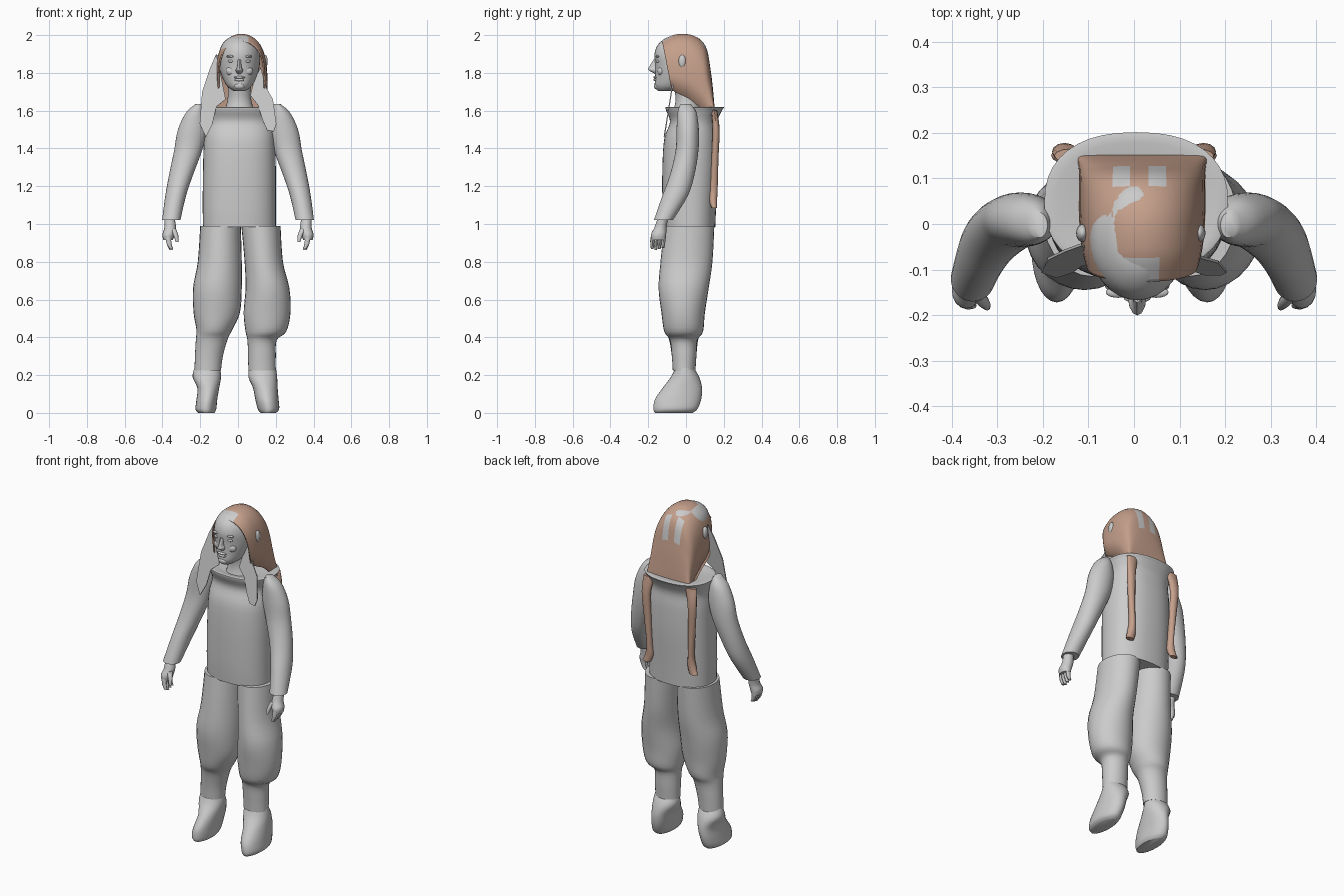
import bpy, bmesh, math
from mathutils import Vector

cube = bpy.data.objects.get("Cube")
if cube:
    bpy.data.objects.remove(cube, do_unlink=True)


def make_material(name, rgb):
    mat = bpy.data.materials.new(name)
    mat.use_nodes = True
    colour = (*rgb, 1)
    mat.diffuse_color = colour
    mat.node_tree.nodes["Principled BSDF"].inputs["Base Color"].default_value = colour
    return mat


GREY = make_material("plain grey", (0.6, 0.6, 0.6))
BROWN = make_material("hair brown", (0.56, 0.35, 0.26))


def finish(name, bm, *materials, smooth=True, thickness=0):
    """Turn a bmesh into a named, shaded object."""
    bmesh.ops.recalc_face_normals(bm, faces=bm.faces[:])
    mesh = bpy.data.meshes.new(name)
    bm.to_mesh(mesh)
    bm.free()
    for mat in materials:
        mesh.materials.append(mat)
    obj = bpy.data.objects.new(name, mesh)
    bpy.context.collection.objects.link(obj)
    if thickness:
        solid = obj.modifiers.new("thickness", "SOLIDIFY")
        solid.thickness = thickness
        solid.offset = 0
    if smooth:
        bpy.ops.object.select_all(action="DESELECT")
        obj.select_set(True)
        bpy.context.view_layer.objects.active = obj
        bpy.ops.object.shade_smooth_by_angle(angle=math.radians(50))
    return obj


def interpolate(rows, steps):
    """Pass a smooth curve through rows of numbers."""
    result = []
    last = len(rows) - 1
    for i in range(last):
        a, b, c, d = (rows[max(0, min(last, i + k))] for k in (-1, 0, 1, 2))
        for s in range(steps):
            t = s / steps
            result.append([q + t * (r - p) / 2 + t * t * (2 * p - 5 * q + 4 * r - s3) / 2
                           + t ** 3 * (3 * q - p - 3 * r + s3) / 2
                           for p, q, r, s3 in zip(a, b, c, d)])
    return result + [list(rows[-1])]


def bridge(bm, rings, closed):
    for low, high in zip(rings, rings[1:]):
        count = len(low)
        for i in range(count if closed else count - 1):
            j = (i + 1) % count
            bm.faces.new((low[i], low[j], high[j], high[i]))


def loft(name, rows, mat=GREY, sides=28, steps=4, power=1.0, mirror=False):
    """Closed tube through oval rings given as x min, x max, y min, y max, z."""
    bm = bmesh.new()
    rings = []
    for x0, x1, y0, y1, z in interpolate(rows, steps):
        if mirror:
            x0, x1 = -x1, -x0
        ring = []
        for i in range(sides):
            angle = math.tau * i / sides
            c, s = math.cos(angle), math.sin(angle)
            c = math.copysign(abs(c) ** power, c)
            s = math.copysign(abs(s) ** power, s)
            ring.append(bm.verts.new(((x0 + x1 + (x1 - x0) * c) / 2,
                                      (y0 + y1 + (y1 - y0) * s) / 2, z)))
        rings.append(ring)
    bridge(bm, rings, True)
    bm.faces.new(rings[0])
    bm.faces.new(rings[-1])
    return finish(name, bm, mat)


def blob(name, centre, size, mat=GREY):
    """Rounded lump with the given radii."""
    bm = bmesh.new()
    bmesh.ops.create_uvsphere(bm, u_segments=16, v_segments=10, radius=1)
    for v in bm.verts:
        v.co = Vector(centre) + Vector(a * b for a, b in zip(v.co, size))
    return finish(name, bm, mat)


# Tunic with flared collar
loft("tunic", [
    (-.185, .2, -.12, .155, .985), (-.187, .2, -.125, .16, 1.1),
    (-.185, .2, -.125, .17, 1.3), (-.18, .195, -.115, .17, 1.45),
    (-.17, .185, -.085, .165, 1.54), (-.19, .2, -.105, .19, 1.6),
    (-.19, .2, -.105, .196, 1.62), (-.1, .11, -.06, .11, 1.61)],
    sides=40, power=.85)

# Trouser legs, each gathered under the knee
loft("right_trouser_leg", [
    (-.2, .015, -.115, .15, .99), (-.213, .02, -.135, .14, .8),
    (-.238, .02, -.145, .12, .66), (-.235, .01, -.13, .1, .53),
    (-.22, -.03, -.115, .09, .44), (-.223, -.055, -.09, .065, .39),
    (-.228, -.08, -.075, .055, .3), (-.23, -.09, -.07, .05, .225)])
loft("left_trouser_leg", [
    (.018, .225, -.115, .15, .99), (.035, .238, -.135, .14, .8),
    (.04, .272, -.145, .12, .66), (.03, .278, -.13, .1, .53),
    (.04, .255, -.115, .09, .43), (.05, .205, -.085, .06, .385),
    (.053, .2, -.075, .055, .3), (.055, .2, -.07, .05, .225)])

# Soft shoes
loft("right_shoe", [
    (-.23, -.095, -.055, .04, .24), (-.24, -.09, -.08, .07, .19),
    (-.215, -.1, -.125, .085, .13), (-.22, -.11, -.165, .08, .07),
    (-.225, -.115, -.172, .06, .02), (-.21, -.125, -.165, .035, 0)])
loft("left_shoe", [
    (.06, .2, -.055, .04, .24), (.055, .207, -.08, .07, .19),
    (.08, .21, -.125, .085, .13), (.092, .215, -.165, .08, .07),
    (.105, .218, -.172, .06, .02), (.12, .2, -.165, .035, 0)])

# Sleeves and hands, the same on both sides
for side, flip in (("left", False), ("right", True)):
    sign = -1 if flip else 1
    loft(side + "_sleeve", [
        (.19, .225, -.03, .025, 1.635), (.175, .275, -.045, .055, 1.59),
        (.165, .318, -.05, .068, 1.5), (.19, .338, -.055, .066, 1.39),
        (.238, .365, -.085, .045, 1.26), (.275, .385, -.125, .01, 1.15),
        (.305, .402, -.17, -.07, 1.02)], mirror=flip)
    loft(side + "_palm", [
        (.335, .39, -.15, -.095, 1.03), (.328, .39, -.168, -.103, .98),
        (.335, .4, -.185, -.105, .945), (.345, .395, -.183, -.108, .915)],
        mirror=flip, sides=16)
    for number in range(4):
        y = -.174 + number * .019
        tip = .862 + .006 * abs(number - 1)
        loft(f"{side}_finger_{number}", [
            (.355, .385, y - .011, y + .011, .935),
            (.352, .378, y - .014, y + .006, .895),
            (.345, .362, y - .012, y + .002, tip)],
            mirror=flip, sides=8, steps=2)
    loft(side + "_thumb", [
        (.328, .36, -.17, -.14, .975), (.316, .342, -.185, -.16, .94),
        (.315, .33, -.19, -.174, .905)], mirror=flip, sides=8, steps=2)

# Neck and head
loft("neck", [
    (-.075, .09, -.07, .085, 1.59), (-.055, .07, -.055, .06, 1.66),
    (-.055, .07, -.07, .06, 1.75)])
loft("head", [
    (-.025, .04, -.148, -.04, 1.705), (-.058, .073, -.165, .04, 1.73),
    (-.085, .1, -.163, .09, 1.78), (-.1, .115, -.163, .105, 1.84),
    (-.1, .115, -.167, .108, 1.9), (-.085, .1, -.148, .095, 1.95),
    (-.05, .065, -.105, .065, 1.985), (-.015, .03, -.05, .02, 1.997)], sides=32)

# Face features
loft("nose", [
    (-.006, .02, -.165, -.14, 1.795), (-.013, .027, -.198, -.13, 1.815),
    (-.005, .019, -.196, -.13, 1.83), (-.003, .017, -.172, -.13, 1.87)],
    sides=12)
blob("upper_lip", (.007, -.162, 1.776), (.03, .011, .007))
blob("lower_lip", (.007, -.16, 1.763), (.026, .012, .008))
blob("chin", (.007, -.152, 1.73), (.028, .018, .018))
for sign, side in ((1, "left"), (-1, "right")):
    x = .007 + sign * .042
    blob(side + "_eye", (x, -.146, 1.862), (.017, .013, .009))
    blob(side + "_brow", (x, -.15, 1.887), (.027, .012, .007))
    blob(side + "_cheek", (x, -.132, 1.81), (.03, .02, .025))
    blob(side + "_ear", (.015 + sign * .128, -.02, 1.86), (.014, .02, .036))

# Hair swept from the hairline over the crown and down the back:
# half width, y and z of the top, y and z of the side edges
bm = bmesh.new()
arches = []
for w, top_y, top_z, side_y, side_z in interpolate([
        (.12, -.125, 1.965, -.075, 1.71), (.13, -.06, 1.998, -.04, 1.69),
        (.135, .03, 1.996, .02, 1.66), (.135, .1, 1.94, .07, 1.62),
        (.135, .127, 1.81, .11, 1.585), (.14, .142, 1.68, .14, 1.57),
        (.155, .15, 1.575, .158, 1.56)], 6):
    arch = []
    for i in range(33):
        angle = math.pi * i / 32
        lift = max(0, math.sin(angle)) ** .5
        arch.append(bm.verts.new((.018 + w * math.cos(angle),
                                  side_y + (top_y - side_y) * lift,
                                  side_z + (top_z - side_z) * lift)))
    arches.append(arch)
bridge(bm, arches, False)
# Bare patches on the crown
for face in bm.faces:
    centre = face.calc_center_median()
    offset = abs(centre.x - .012)
    back_patch = centre.y > .075 and centre.z > 1.83 and .02 < offset < .06
    front_patch = centre.y < -.075 and centre.z > 1.94 and offset < .04
    face.material_index = 1 if back_patch or front_patch else 0
finish("hair", bm, BROWN, GREY, thickness=.008)

# Long strands down the back
for side, flip in (("left", False), ("right", True)):
    loft(side + "_back_strand", [
        (.1, .175, .135, .165, 1.6), (.125, .18, .14, .178, 1.5),
        (.125, .168, .135, .172, 1.35), (.12, .155, .125, .168, 1.2),
        (.115, .165, .122, .165, 1.13), (.13, .182, .135, .165, 1.085)],
        mat=BROWN, sides=12, mirror=flip)

# Flat locks falling in front of the shoulders
for name, outline in (
        ("right_front_lock", [(-.115, 1.9), (-.15, 1.82), (-.19, 1.7), (-.203, 1.53),
                              (-.17, 1.46), (-.135, 1.53), (-.115, 1.62),
                              (-.065, 1.66), (-.085, 1.76)]),
        ("left_front_lock", [(.12, 1.83), (.15, 1.72), (.185, 1.66), (.203, 1.53),
                             (.19, 1.49), (.155, 1.495), (.13, 1.55),
                             (.105, 1.63), (.065, 1.68), (.085, 1.76)])):
    bm = bmesh.new()
    bm.faces.new([bm.verts.new((x, -.045 - .16 * (1.9 - z), z)) for x, z in outline])
    finish(name, bm, GREY, smooth=False, thickness=.006)
